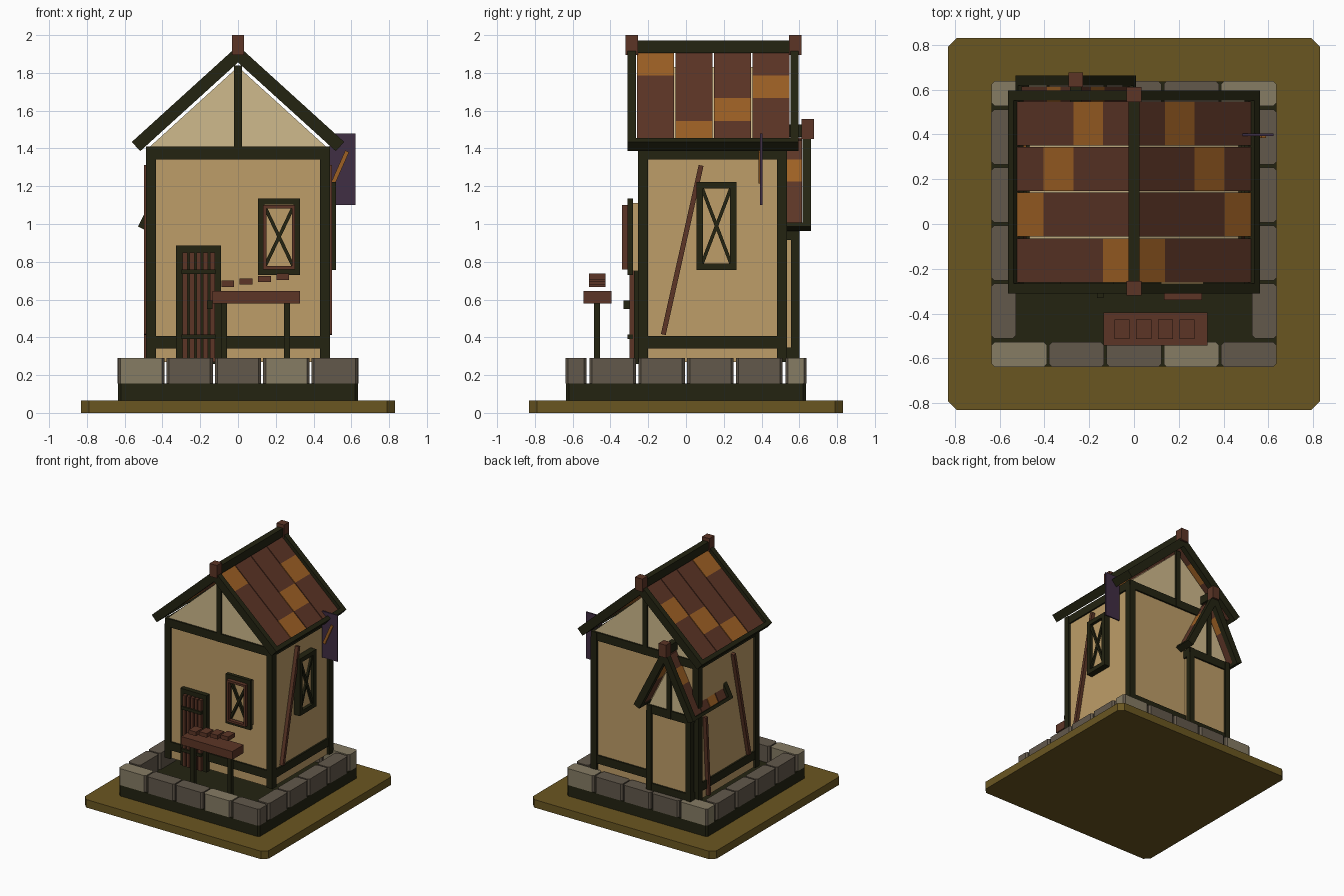
import bpy, bmesh
from mathutils import Matrix, Vector

if "Cube" in bpy.data.objects:
    bpy.data.objects.remove(bpy.data.objects["Cube"])


def colour(name, r, g, b):
    m = bpy.data.materials.new(name)
    lin = [((c / 255 + 0.055) / 1.055) ** 2.4 for c in (r, g, b)]
    m.diffuse_color = (*lin, 1)
    m.use_nodes = True
    m.node_tree.nodes["Principled BSDF"].inputs["Base Color"].default_value = m.diffuse_color
    return m


OLIVE = colour("olive ground", 106, 86, 33)
DARK = colour("dark timber", 35, 35, 17)
STONE = colour("grey stone", 98, 88, 75)
PALE = colour("pale stone", 134, 124, 100)
TAN = colour("tan plaster", 190, 157, 104)
CREAM = colour("cream plaster", 207, 186, 140)
BROWN = colour("brown wood", 92, 53, 38)
ORANGE = colour("orange tile", 157, 96, 36)
PURPLE = colour("purple cloth", 64, 46, 68)


def box(x0, x1, y0, y1, z0, z1):
    """Matrix that turns a unit cube into an axis-aligned box."""
    return (Matrix.Translation(((x0 + x1) / 2, (y0 + y1) / 2, (z0 + z1) / 2))
            @ Matrix.Diagonal((x1 - x0, y1 - y0, z1 - z0, 1)))


def beam(p, q, across, w, t):
    """Unit-cube matrix for a bar from p to q, w wide along 'across', t thick."""
    p, q, u = Vector(p), Vector(q), Vector(across)
    d = q - p
    v = d.normalized().cross(u)
    m = Matrix((d, u * w, v * t)).transposed().to_4x4()
    m.translation = (p + q) / 2
    return m


def part(name, mats, cubes, upright_bevel=0):
    """One object from a list of cube matrices, or (matrix, material index)."""
    mats = mats if isinstance(mats, list) else [mats]
    bm = bmesh.new()
    for c in cubes:
        m, i = c if isinstance(c, tuple) else (c, 0)
        n = len(bm.faces)
        vs = bmesh.ops.create_cube(bm, size=1, matrix=m)["verts"]
        bm.faces.ensure_lookup_table()
        for f in bm.faces[n:]:
            f.material_index = i
    if upright_bevel:
        es = [e for e in bm.edges if abs(e.verts[0].co.z - e.verts[1].co.z) > 0.01]
        bmesh.ops.bevel(bm, geom=es, offset=upright_bevel, segments=1, affect='EDGES')
    bmesh.ops.recalc_face_normals(bm, faces=bm.faces)
    return finish(name, mats, bm)


def finish(name, mats, bm):
    me = bpy.data.meshes.new(name)
    bm.to_mesh(me)
    bm.free()
    for m in mats:
        me.materials.append(m)
    ob = bpy.data.objects.new(name, me)
    bpy.context.collection.objects.link(ob)
    return ob


def prism(name, mat, pts, y0, y1):
    """Extrude an xz outline along y."""
    bm = bmesh.new()
    f = bm.faces.new([bm.verts.new((x, y0, z)) for x, z in pts])
    r = bmesh.ops.extrude_face_region(bm, geom=[f])
    vs = [v for v in r["geom"] if isinstance(v, bmesh.types.BMVert)]
    bmesh.ops.translate(bm, verts=vs, vec=(0, y1 - y0, 0))
    bmesh.ops.recalc_face_normals(bm, faces=bm.faces)
    return finish(name, [mat], bm)


def house(name, cx, hw, y0, y1, z0, sill, zb, apex, ex, ez, t, pw):
    """Timber-framed block with a tiled gable roof."""
    i = 0.018
    part(name + "_walls", TAN, [box(cx - hw + i, cx + hw - i, y0 + i, y1 - i, z0, zb + .03)])
    # corner posts, sills and top beams
    fr = []
    for s in (-1, 1):
        xa, xb = sorted((cx + s * hw, cx + s * (hw - pw)))
        fr += [box(xa, xb, y0, y0 + pw, z0, zb + .02), box(xa, xb, y1 - pw, y1, z0, zb + .02)]
        for z in (sill, zb):
            xs, xt = sorted((cx + s * (hw - .005), cx + s * (hw - pw)))
            fr.append(box(xs, xt, y0, y1, z, z + .067))
    for z in (sill, zb):
        fr += [box(cx - hw, cx + hw, y0 + .005, y0 + .05, z, z + .067),
               box(cx - hw, cx + hw, y1 - .05, y1 - .005, z, z + .067)]
    # gable studs
    fr += [box(cx - .02, cx + .02, y, y + .02, zb, apex - .06) for y in (y0 + .003, y1 - .023)]
    part(name + "_frame", DARK, fr)
    slope = (apex - ez) / ex
    top = apex - .05 * (1 + slope * slope) ** .5
    prism(name + "_gable", CREAM,
          [(cx - hw + i, zb + .05), (cx + hw - i, zb + .05),
           (cx + hw - i, max(zb + .051, top - slope * (hw - i))), (cx, top),
           (cx - hw + i, max(zb + .051, top - slope * (hw - i)))], y0 + i, y1 - i)
    # barge boards, eaves, ridge and tiles
    ya, yb = y0 - .055, y1 + .062
    bars, tiles = [box(cx - .025, cx + .025, ya, yb, apex + .005, apex + .072)], []
    rows = 4
    step = (yb - ya - .09) / rows
    for s in (-1, 1):
        a, e = Vector((cx, 0, apex)), Vector((cx + s * ex, 0, ez))
        for y in (ya + .022, yb - .022):
            o = Vector((0, y, 0))
            bars.append(beam(a + o, e + o, (0, 1, 0), .044, t))
        o = Vector((0, (ya + yb) / 2, 0))
        bars.append(beam(a.lerp(e, .955) + o, e + o, (0, 1, 0), yb - ya, t))
        drop = Vector((-s * (apex - ez), 0, -ex)).normalized() * .006
        for r in range(rows):
            yc = ya + .045 + (r + .5) * step
            o = Vector((0, yc, 0)) + drop
            for k in range(4):
                lit = k == (0, 3, 2, 1)[r]
                tiles.append((beam(a.lerp(e, k * .245) + o, a.lerp(e, (k + 1) * .245) + o,
                                   (0, 1, 0), step - .007, .03), int(lit)))
    part(name + "_roof_frame", DARK, bars)
    part(name + "_roof_tiles", [BROWN, ORANGE], tiles)
    part(name + "_finials", BROWN, [box(cx - .033, cx + .033, y - .033, y + .033, apex - .005, apex + .1)
                                    for y in (ya + .022, yb - .018)])


# ground slab, plinth and ring of stones
part("ground_slab", OLIVE, [box(-.83, .83, -.83, .83, 0, .065)], .04)
part("plinth", DARK, [box(-.635, .635, -.635, .635, .065, .155)], .015)
stones = []
for k in range(5):
    x = -.64 + k * .256
    stones.append((box(x + .005, x + .251, -.638, -.527, .155, .29), int(k in (0, 3))))
    stones.append((box(x + .005, x + .251, .527, .638, .155, .29), int(k in (0, 4))))
for k in range(4):
    y = -.517 + k * .2585
    for s in (-.5825, .5825):
        stones.append((box(s - .055, s + .055, y + .006, y + .2525, .155, .29), 0))
part("stones", [STONE, PALE], stones, .014)

# main house and the small back annex
house("house", 0, .487, -.254, .534, .27, .34, 1.342, 1.90, .54, 1.41, .066, .053)
house("annex", -.26, .2, .2, .6, .27, .28, .915, 1.455, .245, .975, .055, .045)

# slanted braces on the side walls
part("side_braces", BROWN, [beam((s * .483, -.12, .415), (s * .483, .08, 1.31), (1, 0, 0), .03, .026)
                            for s in (-1, 1)]
     + [beam((-.483, .40, .28), (-.483, .44, .93), (1, 0, 0), .03, .024)])

# door
part("door_frame", DARK, [box(-.328, -.295, -.275, -.235, .26, .886), box(-.122, -.09, -.275, -.235, .26, .886),
                          box(-.328, -.09, -.275, -.235, .85, .886), box(-.3, -.12, -.268, -.235, .26, .86)])
part("door_planks", BROWN, [box(-.293 + k * .036, -.267 + k * .036, -.3, -.265, .27, .848) for k in range(5)])
part("door_bars", DARK, [box(-.3, -.118, -.31, -.28, z, z + .025) for z in (.39, .735)])
part("door_handle", DARK, [box(-.165, -.135, -.33, -.3, .55, .595)])


def ring(a0, a1, z0, z1, w, make):
    """Four bars round a rectangle; make maps (a0, a1, z0, z1) to a cube."""
    return [make(a0, a0 + w, z0, z1), make(a1 - w, a1, z0, z1),
            make(a0, a1, z0, z0 + w), make(a0, a1, z1 - w, z1)]


# front window with brown inner frame and crossed bars
part("front_window_pane", TAN, [box(.12, .31, -.282, -.24, .75, 1.11)])
part("front_window_frame", DARK,
     ring(.106, .328, .73, 1.135, .033, lambda a, b, c, d: box(a, b, -.31, -.28, c, d))
     + [beam((.14, -.3, .77), (.295, -.3, 1.095), (0, 1, 0), .02, .018),
        beam((.295, -.298, .77), (.14, -.298, 1.095), (0, 1, 0), .02, .018)])
part("front_window_trim", BROWN,
     ring(.133, .303, .76, 1.10, .017, lambda a, b, c, d: box(a, b, -.338, -.305, c, d)))

# right window
part("right_window_pane", TAN, [box(.46, .495, .07, .25, .77, 1.21)])
part("right_window_frame", DARK,
     ring(.055, .268, .757, 1.223, .035, lambda a, b, c, d: box(.465, .52, a, b, c, d))
     + [beam((.5, .085, .79), (.5, .238, 1.19), (1, 0, 0), .02, .018),
        beam((.502, .238, .79), (.502, .085, 1.19), (1, 0, 0), .02, .018)])

# stall table with goods
part("table_top", BROWN, [box(-.135, .328, -.542, -.395, .578, .645)])
part("table_legs", DARK, [box(x - .016, x + .016, -.486, -.454, .16, .58) for x in (-.075, .26)])
part("table_goods", BROWN, [box(-.088 + k * .097, -.02 + k * .097, -.513, -.425, .667 + k * .0125, .7 + k * .0125)
                            for k in range(4)])

# hanging banner with a slanted stripe
part("banner", PURPLE, [box(.485, .622, .392, .404, 1.1, 1.478)])
part("banner_stripe", ORANGE, [beam((.505, .388, 1.22), (.578, .388, 1.385), (0, 1, 0), .009, .022)])
